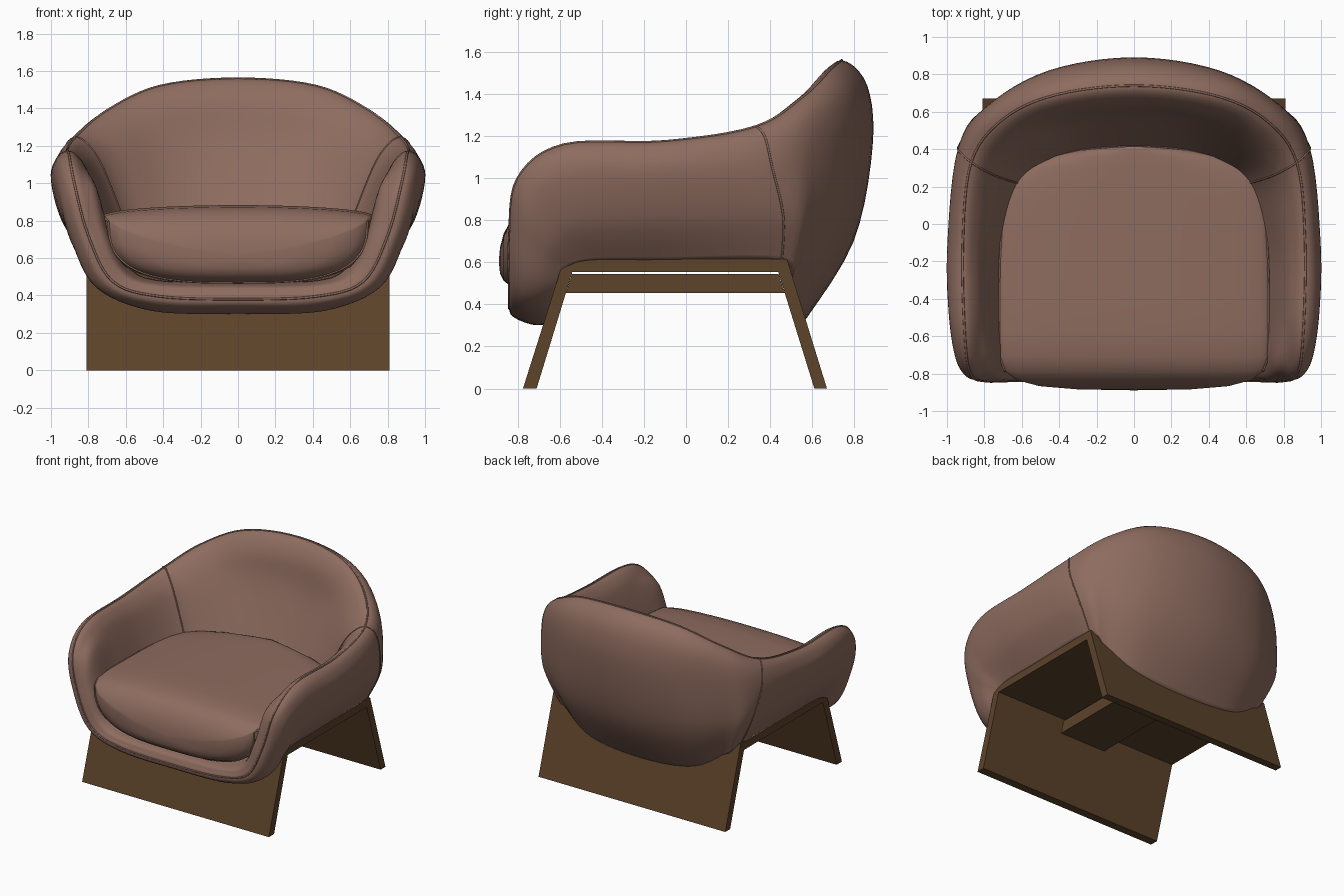
import bpy, bmesh, math
from mathutils import Vector as V

if "Cube" in bpy.data.objects:
    bpy.data.objects.remove(bpy.data.objects["Cube"])


def material(name, col):
    m = bpy.data.materials.new(name)
    m.diffuse_color = (*col, 1)
    m.use_nodes = True
    m.node_tree.nodes["Principled BSDF"].inputs["Base Color"].default_value = m.diffuse_color
    return m


LEATHER = material("brown leather", (0.27, 0.15, 0.115))
WOOD = material("dark wood", (0.107, 0.056, 0.023))


def make(name, verts, faces, mat, smooth=True):
    bm = bmesh.new()
    vs = [bm.verts.new(v) for v in verts]
    for f in faces:
        bm.faces.new([vs[i] for i in f])
    bmesh.ops.remove_doubles(bm, verts=bm.verts, dist=1e-5)
    bmesh.ops.recalc_face_normals(bm, faces=bm.faces)
    for f in bm.faces:
        f.smooth = smooth
    me = bpy.data.meshes.new(name)
    bm.to_mesh(me)
    bm.free()
    me.materials.append(mat)
    ob = bpy.data.objects.new(name, me)
    bpy.context.collection.objects.link(ob)
    return ob


def piping(name, pts, closed=False, r=0.006):
    cu = bpy.data.curves.new(name, 'CURVE')
    cu.dimensions = '3D'
    cu.bevel_depth = r
    cu.bevel_resolution = 2
    sp = cu.splines.new('POLY')
    sp.points.add(len(pts) - 1)
    for p, q in zip(sp.points, pts):
        p.co = (*q, 1)
    sp.use_cyclic_u = closed
    cu.materials.append(LEATHER)
    ob = bpy.data.objects.new(name, cu)
    bpy.context.collection.objects.link(ob)


def smooth_curve(p, n, closed):
    """Catmull-Rom curve through points p, n steps per span."""
    out, k = [], len(p)
    get = (lambda i: p[i % k]) if closed else (lambda i: p[max(0, min(k - 1, i))])
    for i in range(k if closed else k - 1):
        a, b, c, d = (get(i + j) for j in (-1, 0, 1, 2))
        for s in range(n):
            t = s / n
            out.append(0.5 * (2 * b + (c - a) * t + (2 * a - 5 * b + 4 * c - d) * t * t
                              + (3 * b - a - 3 * c + d) * t ** 3))
    if not closed:
        out.append(p[-1])
    return out


# Shell guide curves, right half: front centre -> arm -> back centre
foot = [(0, -.65, .47), (.42, -.65, .48), (.58, -.65, .55), (.66, -.65, .72), (.70, -.58, .75),
        (.70, -.4, .75), (.69, -.1, .75), (.59, .21, .75), (.41, .33, .75), (.22, .375, .75), (0, .385, .75)]
inner = [(0, -.80, .45), (.43, -.80, .46), (.61, -.80, .53), (.71, -.80, .74), (.755, -.72, .97),
         (.79, -.45, 1.03), (.79, -.1, 1.04), (.72, .25, 1.08), (.53, .44, 1.15), (.3, .54, 1.18), (0, .57, 1.2)]
rim = [(0, -.84, .38), (.42, -.84, .395), (.67, -.84, .475), (.80, -.84, .72), (.875, -.80, 1.0),
       (.905, -.58, 1.16), (.915, -.1, 1.175), (.87, .33, 1.245), (.70, .56, 1.39), (.42, .69, 1.52), (0, .74, 1.56)]
belly = [(0, -.78, .32), (.47, -.78, .335), (.76, -.77, .45), (.90, -.76, .74), (.955, -.70, .93),
         (.99, -.45, 1.0), (.997, -.1, 1.02), (.94, .41, 1.05), (.775, .64, 1.12), (.45, .82, 1.14), (0, .887, 1.15)]
base = [(0, -.64, .31), (.45, -.64, .325), (.72, -.60, .45), (.80, -.56, .57), (.80, -.50, .59),
        (.80, -.40, .60), (.80, -.1, .60), (.79, .455, .60), (.66, .50, .47), (.42, .54, .34), (0, .55, .30)]


def bulge(a, b, f, k, core):
    """Point on chord a-b pushed away from core."""
    ch = b - a
    n = (a + b) / 2 - core
    n -= n.project(ch)
    return a.lerp(b, f) + n.normalized() * k * ch.length


def profile(f, i, r, b, g):
    core = (i + b) / 2
    return [f, i, bulge(i, r, .65, .12, core), r, bulge(r, b, .35, .17, core),
            b, bulge(b, g, .5, .09, f), g]


rows = [profile(*(V(p) for p in st)) for st in zip(foot, inner, rim, belly, base)]
rows += [[V((-p.x, p.y, p.z)) for p in r] for r in rows[-2:0:-1]]
NU, NV = 6, 5
cols = [smooth_curve(list(c), NU, True) for c in zip(*rows)]
grid = [smooth_curve(list(r), NV, False) for r in zip(*cols)]
nu, nv = len(grid), len(grid[0])
make("upholstered_shell", [p for r in grid for p in r],
     [(i * nv + j, (i + 1) % nu * nv + j, (i + 1) % nu * nv + (j + 1) % nv, i * nv + (j + 1) % nv)
      for i in range(nu) for j in range(nv)], LEATHER)

# Piping along the rim and the two arm/back seams
piping("rim_piping", [r[3 * NV] for r in grid], True)
piping("right_seam", grid[7 * NU], r=.005)
piping("left_seam", grid[13 * NU], r=.005)

# Seat cushion: D-shaped sections (y, width scale, height scale)
NA = 64
rings = [(-.889, .02, .02), (-.884, .42, .22), (-.867, .70, .46), (-.835, .87, .68), (-.785, .96, .86),
         (-.71, .995, .96), (-.58, 1, 1), (-.4, 1, 1), (-.2, .995, 1), (0, .98, 1), (.12, .955, 1),
         (.22, .905, 1), (.30, .80, 1), (.36, .62, 1), (.395, .40, .99), (.412, .15, .98), (.415, .01, .97)]


def section(a):
    c, s = math.cos(a), math.sin(a)
    if s >= 0:
        return .72 * c, .825 + .058 * s
    return math.copysign(.72 * abs(c) ** .667, c), .825 - .37 * abs(s) ** .667


def ring_pt(ring, a):
    y, w, h = ring
    x, z = section(a)
    z = .61 + (z - .61) * (h if z > .61 else h ** .6)
    return V((x * w, y, max(z, .585) if y > -.6 else z))   # flat bottom over the platform


verts = [ring_pt(r, 2 * math.pi * k / NA) for r in rings for k in range(NA)]
faces = [(i * NA + k, i * NA + (k + 1) % NA, (i + 1) * NA + (k + 1) % NA, (i + 1) * NA + k)
         for i in range(len(rings) - 1) for k in range(NA)]
faces += [tuple(range(NA)), tuple(range((len(rings) - 1) * NA, len(rings) * NA))]
make("seat_cushion", verts, faces, LEATHER)
edge = [ring_pt(r, 0) for r in rings[4:]]
piping("cushion_edge_piping", edge + [V((-p.x, p.y, p.z)) for p in edge[::-1]])
piping("cushion_front_piping", [ring_pt(rings[4], math.pi * (1 + k / 40)) for k in range(41)])


# Wooden frame: side outlines extruded along x
def prism(name, yz, w):
    n = len(yz)
    make(name, [(s * w, y, z) for s in (-1, 1) for y, z in yz],
         [tuple(range(n)), tuple(range(n, 2 * n))]
         + [(i, (i + 1) % n, n + (i + 1) % n, n + i) for i in range(n)], WOOD, False)


prism("front_panel_leg", [(-.775, 0), (-.71, 0), (-.54, .555), (-.58, .615)], .81)
prism("back_panel_leg", [(.67, 0), (.61, 0), (.438, .555), (.48, .615)], .81)
prism("seat_platform", [(-.58, .615), (-.54, .555), (.438, .555), (.48, .615)], .81)
prism("centre_beam", [(-.57, .455), (.468, .455), (.44, .545), (-.542, .545)], .2)
